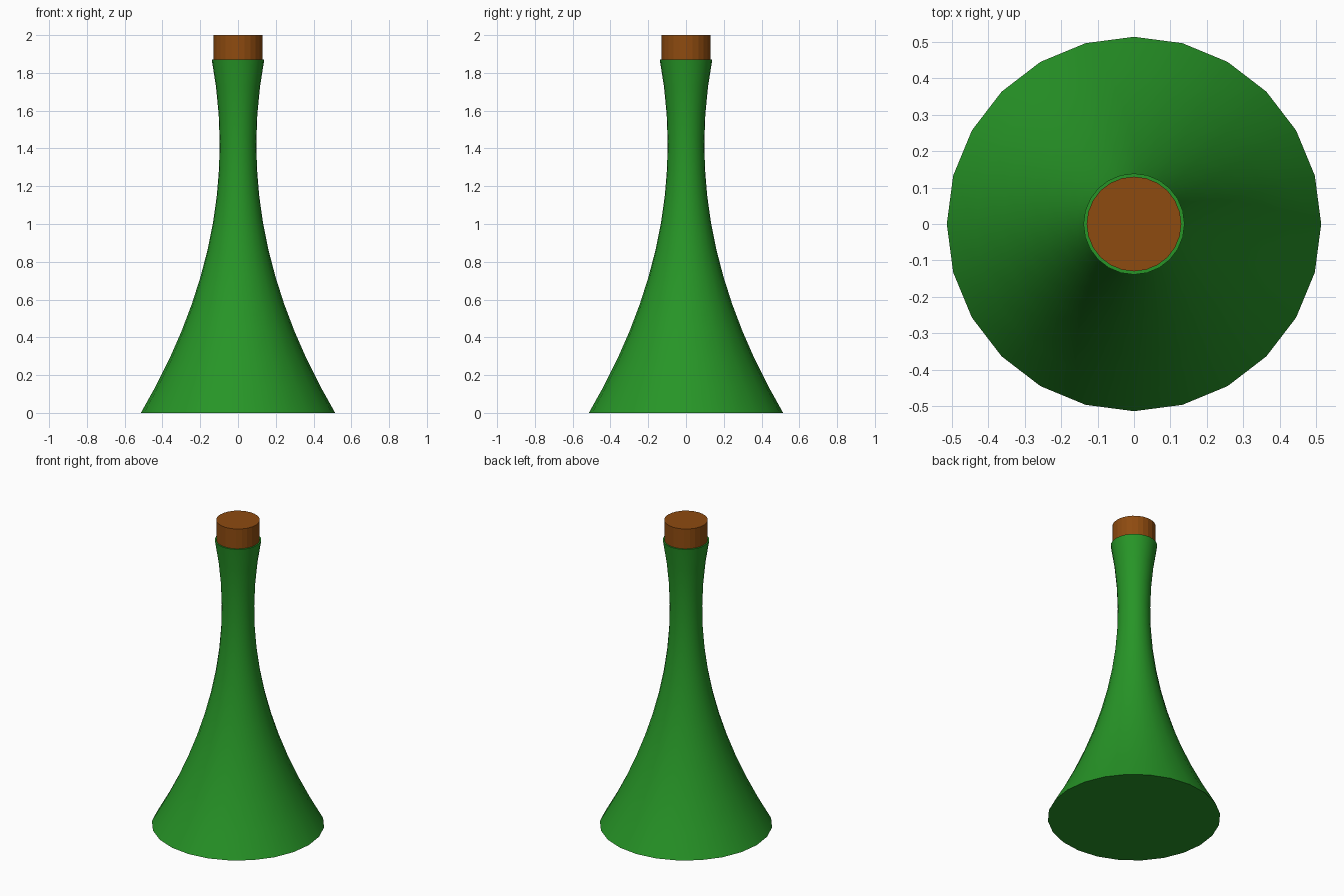
import bpy, bmesh, math

if "Cube" in bpy.data.objects:
    bpy.data.objects.remove(bpy.data.objects["Cube"])

SIDES = 24
NECK_TOP = 1.87


def lathe(name, profile, colour, smooth):
    """Stack rings of (radius, z), bridge them and cap both ends."""
    bm = bmesh.new()
    rings = []
    for r, z in profile:
        rings.append([bm.verts.new((r * math.cos(2 * math.pi * i / SIDES),
                                    r * math.sin(2 * math.pi * i / SIDES), z))
                      for i in range(SIDES)])
    for a, b in zip(rings, rings[1:]):
        for i in range(SIDES):
            j = (i + 1) % SIDES
            bm.faces.new((a[i], a[j], b[j], b[i])).smooth = smooth
    bm.faces.new(rings[0][::-1])
    bm.faces.new(rings[-1])
    # keep the rim and base edges crisp
    for e in bm.edges:
        if len(e.link_faces) == 2 and e.calc_face_angle() > math.radians(35):
            e.smooth = False
    mesh = bpy.data.meshes.new(name)
    bm.to_mesh(mesh)
    bm.free()
    obj = bpy.data.objects.new(name, mesh)
    bpy.context.collection.objects.link(obj)
    mat = bpy.data.materials.new(name + "_colour")
    mat.diffuse_color = colour
    mat.use_nodes = True
    mat.node_tree.nodes["Principled BSDF"].inputs["Base Color"].default_value = mat.diffuse_color
    mesh.materials.append(mat)
    return obj


# Flared bottle: parabolic profile, narrowest at z = 1.42
STEPS = 13
heights = [NECK_TOP * i / STEPS for i in range(STEPS + 1)]
profile = [(0.097 + 0.207 * (z - 1.42) ** 2, z) for z in heights]
lathe("bottle", profile, (0.02, 0.30, 0.02, 1), True)

# Cork resting in the mouth
lathe("cork", [(0.13, NECK_TOP), (0.13, 2.0)], (0.27, 0.07, 0.005, 1), False)
